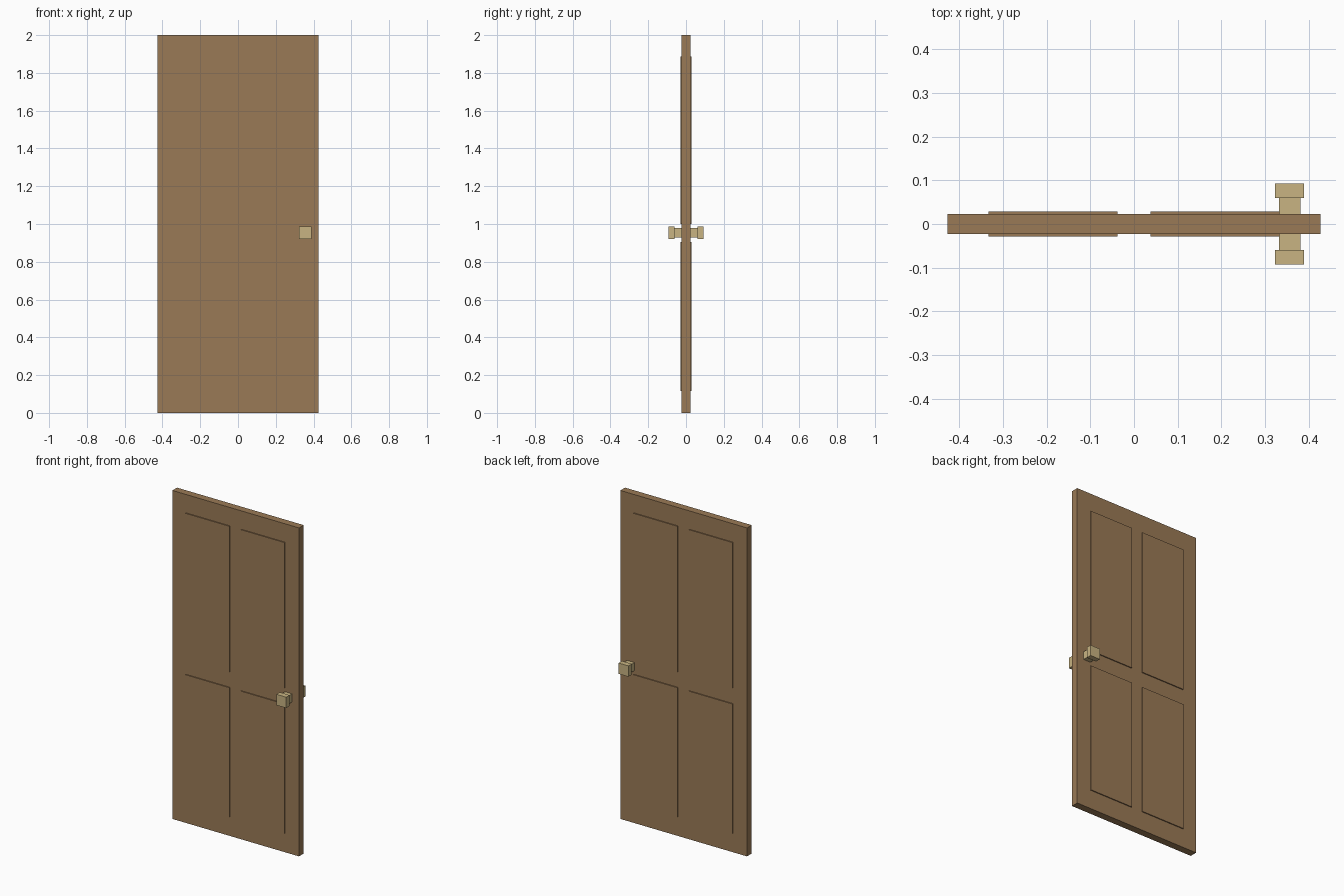
import bpy

if "Cube" in bpy.data.objects:
    bpy.data.objects.remove(bpy.data.objects["Cube"])


def material(name, rgb):
    m = bpy.data.materials.new(name)
    m.diffuse_color = (*rgb, 1)
    m.use_nodes = True
    m.node_tree.nodes["Principled BSDF"].inputs["Base Color"].default_value = m.diffuse_color
    return m


wood = material("brown wood", (0.323, 0.195, 0.093))
brass = material("pale brass", (0.578, 0.456, 0.223))


def box(name, lo, hi, mat):
    """Axis-aligned box between two corners."""
    centre = [(a + b) / 2 for a, b in zip(lo, hi)]
    size = [abs(b - a) for a, b in zip(lo, hi)]
    bpy.ops.mesh.primitive_cube_add(size=1, location=centre)
    ob = bpy.context.object
    ob.name = name
    ob.scale = size
    bpy.ops.object.transform_apply(location=False, rotation=False, scale=True)
    ob.data.materials.append(mat)
    return ob


T = 0.0225  # half thickness of the door

# Door slab
box("door_slab", (-0.4267, -T, 0), (0.4267, T, 2), wood)

for face, s in (("front", -1), ("back", 1)):
    # Four raised panels on each face
    for side, m in (("left", -1), ("right", 1)):
        for row, z0, z1 in (("lower", 0.116, 0.905), ("upper", 1.0, 1.888)):
            box(f"{face}_{row}_{side}_panel",
                (m * 0.038, s * (T - 0.004), z0), (m * 0.333, s * 0.0285, z1), wood)
    # Square door knob: stem and head
    for part, r, y0, y1 in (("stem", 0.0245, T - 0.004, 0.061), ("head", 0.033, 0.060, 0.0925)):
        box(f"{face}_knob_{part}",
            (0.3565 - r, s * y0, 0.953 - r), (0.3565 + r, s * y1, 0.953 + r), brass)
